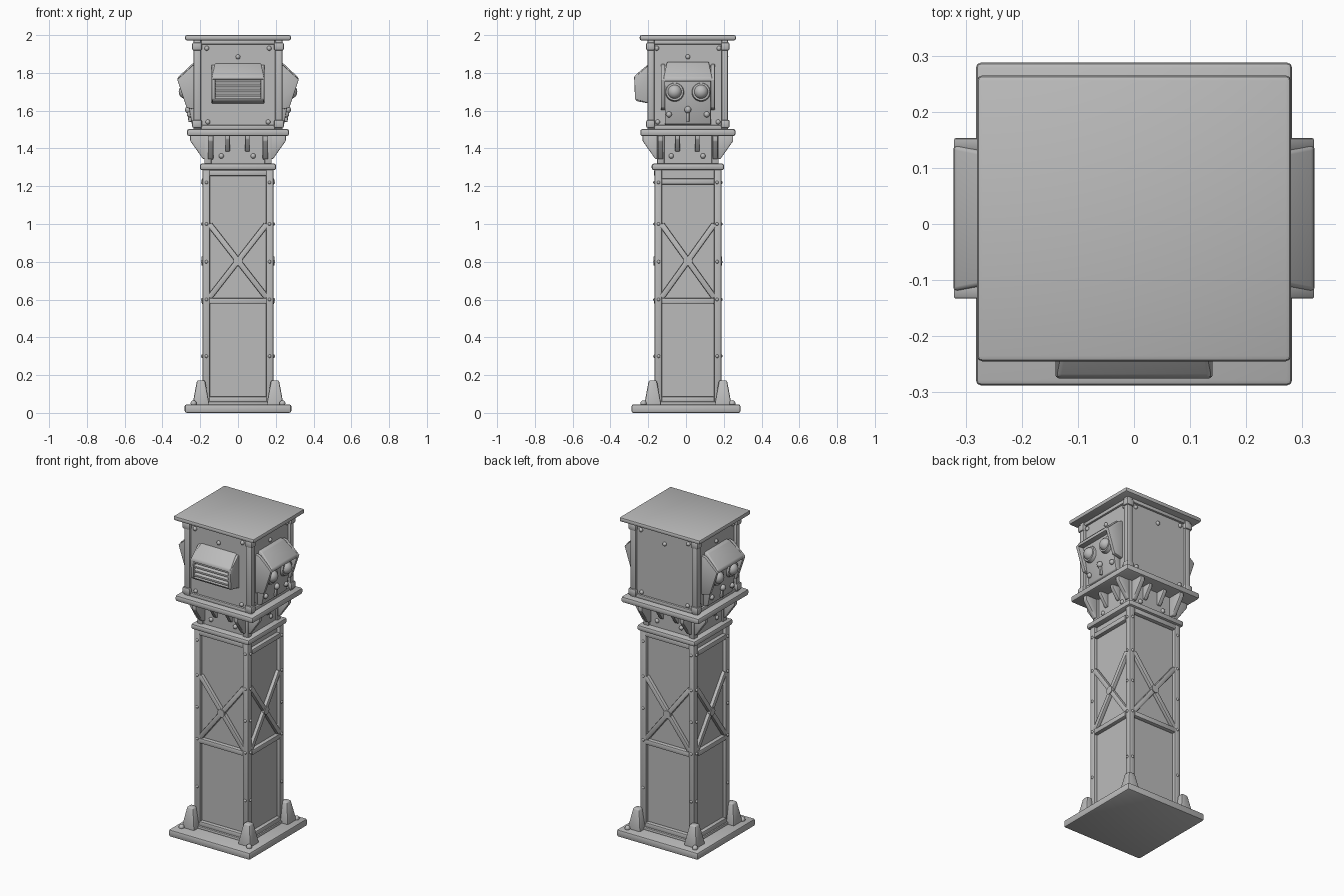
import bpy, bmesh
from math import pi, radians
from mathutils import Matrix, Vector

cube = bpy.data.objects.get("Cube")
if cube:
    bpy.data.objects.remove(cube, do_unlink=True)

GREY = (0.5, 0.5, 0.5, 1)
metal = bpy.data.materials.new("grey metal")
metal.use_nodes = True
metal.diffuse_color = GREY
metal.node_tree.nodes["Principled BSDF"].inputs["Base Color"].default_value = GREY

CY = 0.01  # tower axis sits slightly behind the base centre


def finish(name, bm, bevel=0.0, matrix=None):
    bmesh.ops.recalc_face_normals(bm, faces=bm.faces)
    if bevel:
        bmesh.ops.bevel(bm, geom=bm.edges[:], offset=bevel, segments=2,
                        affect='EDGES', profile=0.5, clamp_overlap=True)
    if matrix:
        bm.transform(matrix)
    mesh = bpy.data.meshes.new(name)
    bm.to_mesh(mesh)
    bm.free()
    obj = bpy.data.objects.new(name, mesh)
    mesh.materials.append(metal)
    bpy.context.collection.objects.link(obj)
    bpy.ops.object.select_all(action='DESELECT')
    obj.select_set(True)
    bpy.context.view_layer.objects.active = obj
    bpy.ops.object.shade_smooth_by_angle(angle=radians(40))
    return obj


def box(name, lo, hi, bevel=0.006, matrix=None):
    lo, hi = Vector(lo), Vector(hi)
    bm = bmesh.new()
    bmesh.ops.create_cube(bm, size=1)
    bm.transform(Matrix.Translation((lo + hi) / 2) @ Matrix.Diagonal((*(hi - lo), 1)))
    return finish(name, bm, bevel, matrix)


def slab(name, hx, hy, z0, z1, bevel=0.008, cy=CY):
    return box(name, (-hx, cy - hy, z0), (hx, cy + hy, z1), bevel)


def prism(name, outline, u0, u1, matrix, bevel=0.004, taper=0.0):
    """Side outline of (outward, height) points, extruded across a face."""
    bm = bmesh.new()
    zs = [z for _, z in outline]
    ends = []
    for u, sign in ((u0, 1), (u1, -1)):
        ends.append([bm.verts.new((u + sign * taper * (z - min(zs)) / (max(zs) - min(zs)), -d, z))
                     for d, z in outline])
    bm.faces.new(ends[0])
    bm.faces.new(ends[1][::-1])
    n = len(outline)
    for i in range(n):
        j = (i + 1) % n
        bm.faces.new((ends[0][i], ends[0][j], ends[1][j], ends[1][i]))
    return finish(name, bm, bevel, matrix)


def beam(name, a, b, width, depth, matrix, bevel=0.006):
    """Bar lying on a face between two (across, outward, height) points."""
    a, b = (Vector((u, -d, z)) for u, d, z in (a, b))
    axis = (b - a).normalized()
    out = Vector((0, -1, 0))
    side = axis.cross(out).normalized()
    frame = Matrix((side, side.cross(axis), axis)).transposed().to_4x4()
    frame.translation = (a + b) / 2
    w, t, h = width / 2, depth / 2, (b - a).length / 2
    return box(name, (-w, -t, -h), (w, t, h), bevel, matrix @ frame)


def bolt(name, u, d, z, matrix, r=0.014):
    bm = bmesh.new()
    bmesh.ops.create_uvsphere(bm, u_segments=10, v_segments=6, radius=r)
    return finish(name, bm, 0, matrix @ Matrix.Translation((u, -d, z)))


def disc(name, u, d, z, r, depth, matrix, r2=None):
    bm = bmesh.new()
    bmesh.ops.create_cone(bm, cap_ends=True, segments=24, radius1=r,
                          radius2=r if r2 is None else r2, depth=depth)
    turn = Matrix.Translation((u, -d, z)) @ Matrix.Rotation(pi / 2, 4, 'X')
    return finish(name, bm, 0, matrix @ turn)


# Stacked slabs and cores
slab("base_plate", 0.282, 0.288, 0, 0.045, 0.01, cy=0)
slab("base_step", 0.2, 0.19, 0.04, 0.06)
slab("column_core", 0.168, 0.155, 0.04, 1.3, 0)
slab("collar", 0.202, 0.192, 1.285, 1.32, 0.012)
slab("neck_core", 0.165, 0.15, 1.3, 1.48, 0)
slab("platform", 0.27, 0.252, 1.465, 1.503, 0.012)
slab("head_core", 0.215, 0.2, 1.49, 1.98, 0)
slab("roof", 0.28, 0.255, 1.972, 2.0, 0.01)

# Corner posts, feet and neck corners
for sx in (-1, 1):
    for sy in (-1, 1):
        corner = Matrix.Translation((0, CY, 0)) @ Matrix.Diagonal((sx, sy, 1, 1))
        box("column_post", (0.148, 0.138, 0.04), (0.188, 0.177, 1.3), 0.008, corner)
        box("neck_post", (0.14, 0.125, 1.3), (0.178, 0.163, 1.48), 0.006, corner)
        box("head_post", (0.195, 0.178, 1.49), (0.235, 0.213, 1.98), 0.008, corner)
        for z in (1.53, 1.94):
            box("head_corner_block", (0.19, 0.175, z - 0.022), (0.243, 0.221, z + 0.022), 0.01, corner)
        bm = bmesh.new()
        bmesh.ops.create_cone(bm, cap_ends=True, segments=4, radius1=0.064, radius2=0.03, depth=0.13)
        foot = Matrix.Translation((0.196, 0.186, 0.107)) @ Matrix.Rotation(pi / 4, 4, 'Z')
        finish("corner_foot", bm, 0.008, corner @ foot)
        bolt("base_bolt", 0.235, -0.235, 0.05, corner, 0.017)

# Details repeated on all four faces
for k in range(4):
    face = Matrix.Translation((0, CY, 0)) @ Matrix.Rotation(k * pi / 2, 4, 'Z')
    on_x = k % 2 == 1
    col, half = (0.168, 0.14) if on_x else (0.155, 0.152)
    top = 1.225 if on_x else 1.27
    head, head_half = (0.215, 0.18) if on_x else (0.2, 0.195)

    for z in (0.07, 0.592, top):
        beam("column_rail", (-half, col + 0.006, z), (half, col + 0.006, z), 0.032, 0.036, face)
    for s in (-1, 1):
        beam("cross_brace", (-s * half, col + 0.008, 0.61), (s * half, col + 0.008, 1.0),
             0.03, 0.026, face)
        for z in (0.3, 0.6, 0.8, 1.0, 1.22):
            bolt("post_bolt", s * (half + 0.015), col + 0.02, z, face, 0.009)
    disc("brace_hub", 0, col + 0.018, 0.805, 0.024, 0.016, face)

    # Neck gussets flare out to carry the platform
    for u in (-0.145, 0.145):
        prism("neck_gusset", [(col - 0.02, 1.34), (col + 0.018, 1.345), (col + 0.085, 1.44),
                              (col + 0.085, 1.475), (col - 0.02, 1.475)], u - 0.014, u + 0.014, face)
    for u in (-0.055, 0.05):
        prism("neck_rib", [(col - 0.02, 1.38), (col + 0.005, 1.385), (col + 0.05, 1.45),
                           (col + 0.05, 1.475), (col - 0.02, 1.475)], u - 0.012, u + 0.012, face)
        bolt("neck_bolt", u * 1.6, col - 0.005, 1.36, face, 0.014)

    # Head rails and bolts
    for z in (1.512, 1.962):
        beam("head_rail", (-head_half, head + 0.002, z), (head_half, head + 0.002, z), 0.024, 0.02, face)
    for u, z in ((-0.165, 1.93), (0.165, 1.93), (0, 1.885), (-0.16, 1.54), (0.16, 1.54)):
        bolt("head_bolt", u, head + 0.001, z, face, 0.013)

# Louvred vent on the front
front = Matrix.Translation((0, CY, 0))
prism("vent_hood", [(0.19, 1.85), (0.205, 1.85), (0.282, 1.785), (0.287, 1.765), (0.19, 1.765)],
      -0.14, 0.14, front, 0.006, 0.018)
for s in (-1, 1):
    prism("vent_cheek", [(0.19, 1.845), (0.21, 1.84), (0.284, 1.775), (0.28, 1.66), (0.19, 1.635)],
          s * 0.13 - 0.01, s * 0.13 + 0.01, front)
prism("vent_sill", [(0.19, 1.635), (0.27, 1.65), (0.282, 1.665), (0.19, 1.665)], -0.135, 0.135, front)
for i in range(4):
    z = 1.672 + i * 0.027
    prism("vent_slat", [(0.19, z + 0.018), (0.235, z + 0.018), (0.274, z), (0.274, z + 0.01),
                        (0.235, z + 0.026), (0.19, z + 0.026)], -0.125, 0.125, front, 0)

# Twin lamp housings on the left and right
for k in (1, 3):
    side = Matrix.Translation((0, CY, 0)) @ Matrix.Rotation(k * pi / 2, 4, 'Z')
    prism("lamp_hood", [(0.2, 1.86), (0.235, 1.855), (0.32, 1.775), (0.322, 1.755), (0.2, 1.765)],
          -0.132, 0.132, side, 0.006, 0.022)
    prism("lamp_panel", [(0.2, 1.8), (0.285, 1.765), (0.245, 1.53), (0.2, 1.52)],
          -0.122, 0.122, side, 0.005)
    for s in (-1, 1):
        prism("lamp_cheek", [(0.2, 1.85), (0.24, 1.84), (0.322, 1.765), (0.272, 1.615), (0.2, 1.6)],
              s * 0.132 - 0.011, s * 0.132 + 0.011, side)
        disc("lamp_ring", s * 0.07, 0.272, 1.7, 0.054, 0.03, side, 0.046)
        bm = bmesh.new()
        bmesh.ops.create_uvsphere(bm, u_segments=20, v_segments=12, radius=0.038)
        finish("lamp_lens", bm, 0, side @ Matrix.Translation((s * 0.07, -0.276, 1.7)))
        bolt("lamp_bolt", s * 0.1, 0.255, 1.58, side, 0.016)
    beam("lamp_stem", (0, 0.252, 1.54), (0, 0.26, 1.6), 0.016, 0.02, side)
    bolt("lamp_knob", 0, 0.262, 1.605, side, 0.019)
